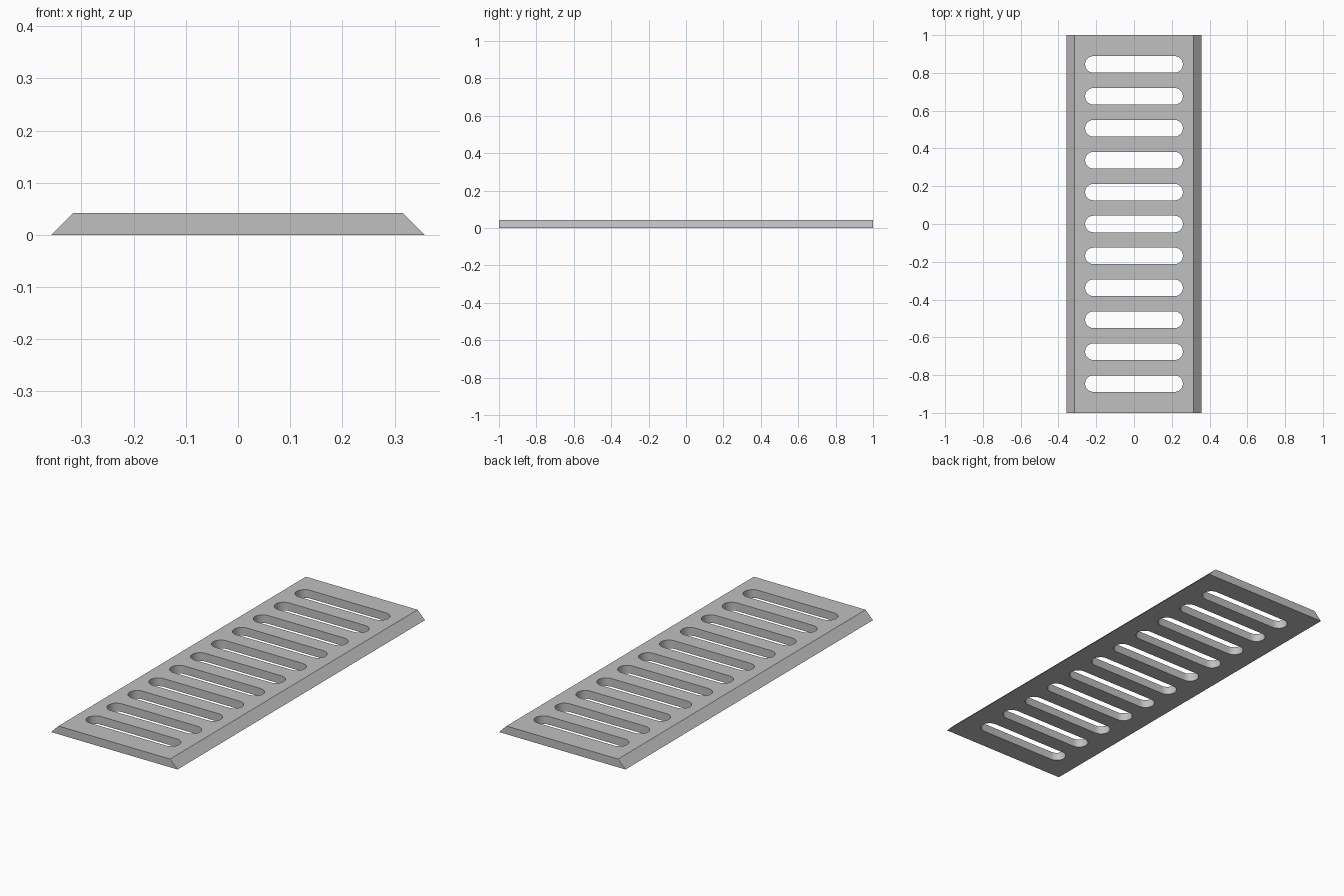
import bpy, bmesh
from math import pi, cos, sin, radians

cube = bpy.data.objects.get("Cube")
if cube:
    bpy.data.objects.remove(cube, do_unlink=True)

HEIGHT = 0.042
SLOTS, PITCH = 11, 0.169
SLOT_HALF, SLOT_RADIUS = 0.259, 0.044
ARC_STEPS = 12

grey = bpy.data.materials.new("grey_metal")
grey.use_nodes = True
grey.diffuse_color = (0.53, 0.53, 0.53, 1)
grey.node_tree.nodes["Principled BSDF"].inputs["Base Color"].default_value = grey.diffuse_color


def prism(bm, points, offset):
    """Extrude a closed outline along the offset vector."""
    base = bm.faces.new([bm.verts.new(p) for p in points])
    moved = bmesh.ops.extrude_face_region(bm, geom=[base])["geom"]
    verts = [g for g in moved if isinstance(g, bmesh.types.BMVert)]
    bmesh.ops.translate(bm, verts=verts, vec=offset)


def finish(bm, name):
    bmesh.ops.recalc_face_normals(bm, faces=bm.faces)
    mesh = bpy.data.meshes.new(name)
    bm.to_mesh(mesh)
    bm.free()
    mesh.materials.append(grey)
    obj = bpy.data.objects.new(name, mesh)
    bpy.context.collection.objects.link(obj)
    return obj


# Plate with sloping long edges
bm = bmesh.new()
profile = [(-0.358, 0), (0.358, 0), (0.316, HEIGHT), (-0.316, HEIGHT)]
prism(bm, [(x, -1, z) for x, z in profile], (0, 2, 0))
plate = finish(bm, "grate_plate")

# Round-ended slot cutters
bm = bmesh.new()
for i in range(SLOTS):
    y = (i - (SLOTS - 1) / 2) * PITCH
    outline = []
    for side in (1, -1):
        for k in range(ARC_STEPS + 1):
            a = -pi / 2 + pi * k / ARC_STEPS
            outline.append((side * (SLOT_HALF - SLOT_RADIUS + SLOT_RADIUS * cos(a)),
                            y + side * SLOT_RADIUS * sin(a), -HEIGHT))
    prism(bm, outline, (0, 0, 3 * HEIGHT))
cutter = finish(bm, "slot_cutters")
cutter.hide_render = True

# Cut the slots through the plate
cut = plate.modifiers.new("slots", "BOOLEAN")
cut.operation = "DIFFERENCE"
cut.solver = "EXACT"
cut.object = cutter
bpy.ops.object.select_all(action="DESELECT")
plate.select_set(True)
bpy.context.view_layer.objects.active = plate
bpy.ops.object.modifier_apply(modifier=cut.name)
bpy.data.objects.remove(cutter, do_unlink=True)
bpy.ops.object.shade_smooth_by_angle(angle=radians(30))
